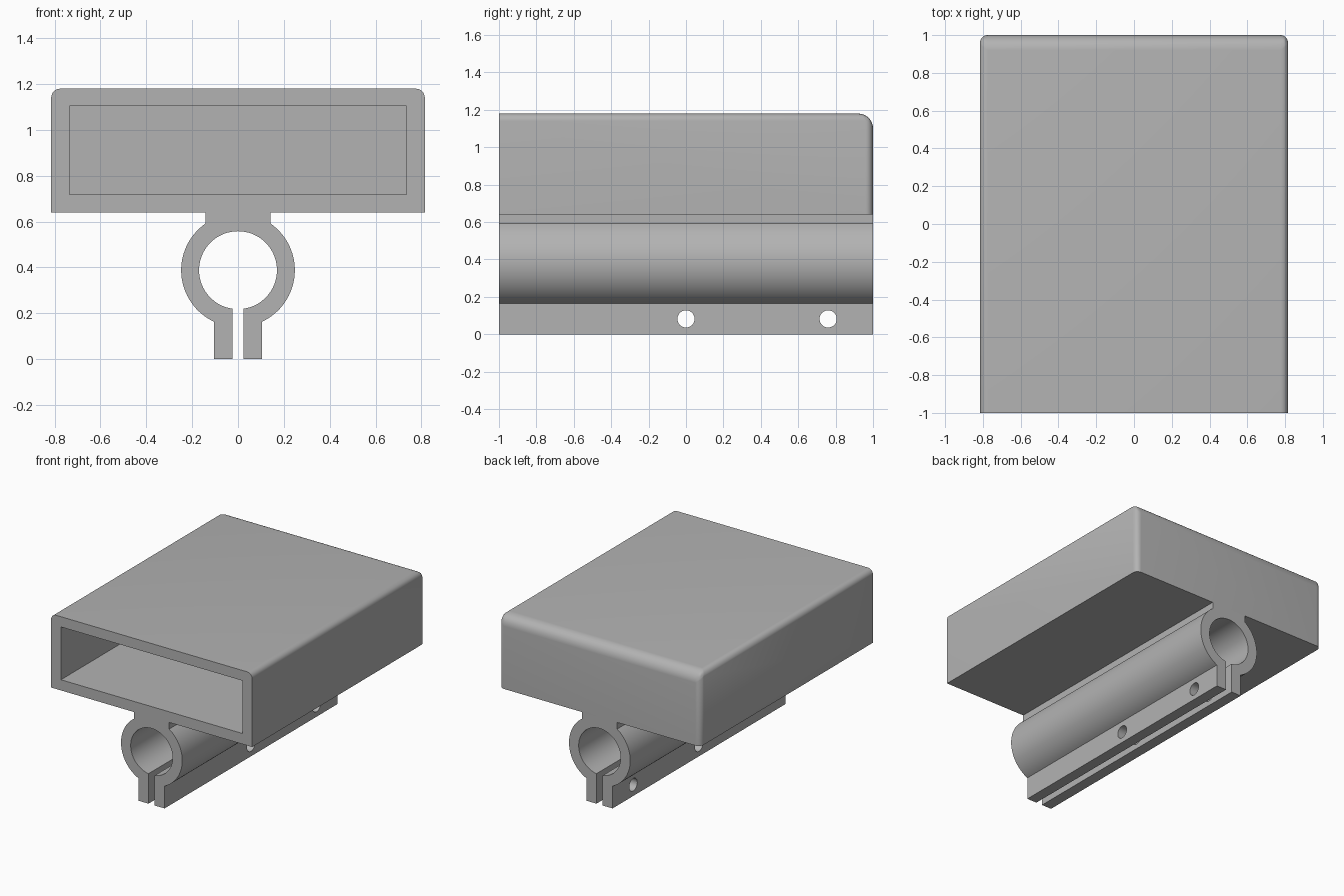
import bpy
import bmesh
import math

default = bpy.data.objects.get("Cube")
if default:
    bpy.data.objects.remove(default, do_unlink=True)

grey = bpy.data.materials.new("mid grey plastic")
grey.use_nodes = True
grey.diffuse_color = (0.45, 0.45, 0.45, 1)
grey.node_tree.nodes["Principled BSDF"].inputs["Base Color"].default_value = (0.45, 0.45, 0.45, 1)

BOTTOM, TOP, HALF_W = 0.64, 1.18, 0.815
RING_Z, R_OUT, R_IN = 0.388, 0.248, 0.17


def add_object(name, bm):
    bmesh.ops.recalc_face_normals(bm, faces=bm.faces[:])
    mesh = bpy.data.meshes.new(name)
    bm.to_mesh(mesh)
    bm.free()
    mesh.materials.append(grey)
    obj = bpy.data.objects.new(name, mesh)
    bpy.context.collection.objects.link(obj)
    return obj


def block(name, x, y0, y1, z0, z1):
    bm = bmesh.new()
    bmesh.ops.create_cube(bm, size=1)
    for v in bm.verts:
        v.co = (v.co.x * 2 * x, y0 + (v.co.y + 0.5) * (y1 - y0), z0 + (v.co.z + 0.5) * (z1 - z0))
    return add_object(name, bm)


def cut(obj, cutter):
    mod = obj.modifiers.new("cut", 'BOOLEAN')
    mod.operation = 'DIFFERENCE'
    mod.solver = 'EXACT'
    mod.object = cutter
    cutter.hide_render = True


def finish(obj, cutters):
    # Apply the modifiers, drop the cutters, smooth the curved faces
    graph = bpy.context.evaluated_depsgraph_get()
    mesh = bpy.data.meshes.new_from_object(obj.evaluated_get(graph))
    obj.modifiers.clear()
    obj.data = mesh
    for c in cutters:
        bpy.data.objects.remove(c, do_unlink=True)
    bpy.ops.object.select_all(action='DESELECT')
    obj.select_set(True)
    bpy.context.view_layer.objects.active = obj
    bpy.ops.object.shade_smooth_by_angle(angle=math.radians(30))


def arc(radius, start, end, steps):
    # Angles are measured from straight up, around the tube axis
    angles = [start + (end - start) * i / steps for i in range(steps + 1)]
    return [(radius * math.sin(a), RING_Z + radius * math.cos(a)) for a in angles]


# Case: rounded top sides and back corners, larger radius on the top back edge
case = block("case", HALF_W, -1, 1, BOTTOM, TOP)
weights = case.data.attributes.new("bevel_weight_edge", 'FLOAT', 'EDGE')
for edge in case.data.edges:
    a, b = (case.data.vertices[i].co for i in edge.vertices)
    mid = (a + b) / 2
    at_top, at_back, at_side = mid.z > TOP - 0.01, mid.y > 0.99, abs(mid.x) > HALF_W - 0.01
    if at_top and at_back:
        weights.data[edge.index].value = 1.0
    elif at_side and (at_top or at_back):
        weights.data[edge.index].value = 0.5
bevel = case.modifiers.new("rounding", 'BEVEL')
bevel.limit_method = 'WEIGHT'
bevel.width = 0.08
bevel.segments = 8

# Pocket open at the front
pocket = block("pocket_cutter", 0.735, -1.2, 0.92, 0.718, 1.105)
cut(case, pocket)
finish(case, [pocket])

# Split tube clamp: neck, ring and two legs as one extruded profile
neck, leg, slit = 0.142, 0.105, 0.025
outer = arc(R_OUT, math.asin(neck / R_OUT), math.pi - math.asin(leg / R_OUT), 32)
inner = arc(R_IN, math.pi - math.asin(slit / R_IN), 0, 32)
half = [(neck, BOTTOM)] + outer + [(leg, 0), (slit, 0)] + inner
profile = half + [(-x, z) for x, z in reversed(half[:-1])]
bm = bmesh.new()
face = bm.faces.new([bm.verts.new((x, -1, z)) for x, z in profile])
extruded = bmesh.ops.extrude_face_region(bm, geom=[face], use_keep_orig=True)
for v in extruded["geom"]:
    if isinstance(v, bmesh.types.BMVert):
        v.co.y = 1
clamp = add_object("tube_clamp", bm)

# Bolt holes through both legs
cutters = []
for y in (-0.76, 0, 0.76):
    bm = bmesh.new()
    bmesh.ops.create_cone(bm, cap_ends=True, segments=32, radius1=0.046, radius2=0.046, depth=0.6)
    for v in bm.verts:
        v.co = (v.co.z, y + v.co.x, 0.082 + v.co.y)
    cutter = add_object("bolt_hole_cutter", bm)
    cut(clamp, cutter)
    cutters.append(cutter)
finish(clamp, cutters)
